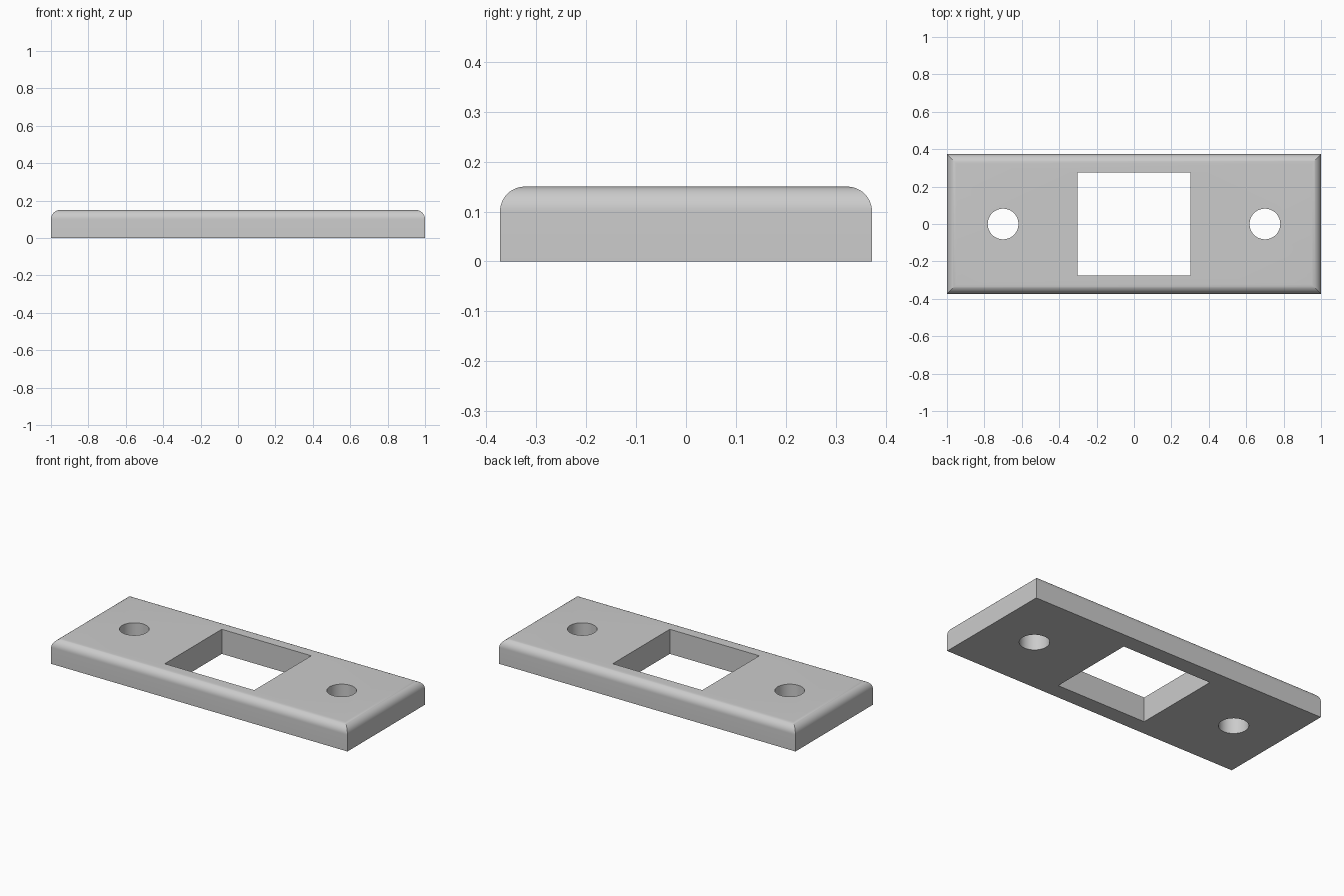
import bpy, bmesh, math

if "Cube" in bpy.data.objects:
    bpy.data.objects.remove(bpy.data.objects["Cube"])

HX, HY, H, R = 1.0, 0.373, 0.15, 0.05   # half length, half width, height, fillet radius
SEG = 12

grey = bpy.data.materials.new("light grey")
grey.diffuse_color = (0.6, 0.6, 0.6, 1)
grey.use_nodes = True
grey.node_tree.nodes["Principled BSDF"].inputs["Base Color"].default_value = grey.diffuse_color

# Plate body: stacked rectangles, shrinking along a quarter circle at the top
levels = [(0.0, 0.0)]
for i in range(SEG + 1):
    a = math.pi / 2 * i / SEG
    levels.append((R * (1 - math.cos(a)), H - R + R * math.sin(a)))

bm = bmesh.new()
rings = [[bm.verts.new((sx * (HX - inset), sy * (HY - inset), z))
          for sx, sy in ((-1, -1), (1, -1), (1, 1), (-1, 1))]
         for inset, z in levels]
for low, high in zip(rings, rings[1:]):
    for j in range(4):
        k = (j + 1) % 4
        bm.faces.new((low[j], low[k], high[k], high[j]))
bm.faces.new(rings[0][::-1])
bm.faces.new(rings[-1])
mesh = bpy.data.meshes.new("plate")
bm.to_mesh(mesh)
bm.free()
plate = bpy.data.objects.new("plate", mesh)
bpy.context.collection.objects.link(plate)
mesh.materials.append(grey)

# Cutters: rectangular window and two screw holes
cutters = []
bpy.ops.mesh.primitive_cube_add(size=1, location=(0, 0, H / 2))
window = bpy.context.object
window.name = "window_cutter"
window.scale = (0.604, 0.55, 0.5)
cutters.append(window)
for side, x in (("left", -0.7), ("right", 0.7)):
    bpy.ops.mesh.primitive_cylinder_add(vertices=64, radius=0.082, depth=0.5, location=(x, 0, H / 2))
    hole = bpy.context.object
    hole.name = side + "_hole_cutter"
    cutters.append(hole)

bpy.context.view_layer.objects.active = plate
for cutter in cutters:
    cutter.hide_render = True
    cutter.data.materials.append(grey)
    mod = plate.modifiers.new(cutter.name, 'BOOLEAN')
    mod.operation = 'DIFFERENCE'
    mod.solver = 'EXACT'
    mod.object = cutter
    bpy.ops.object.modifier_apply(modifier=mod.name)
for cutter in cutters:
    bpy.data.objects.remove(cutter)

# Smooth fillets and hole walls, sharp corners
bpy.ops.object.select_all(action='DESELECT')
plate.select_set(True)
bpy.ops.object.shade_smooth_by_angle(angle=math.radians(25))
